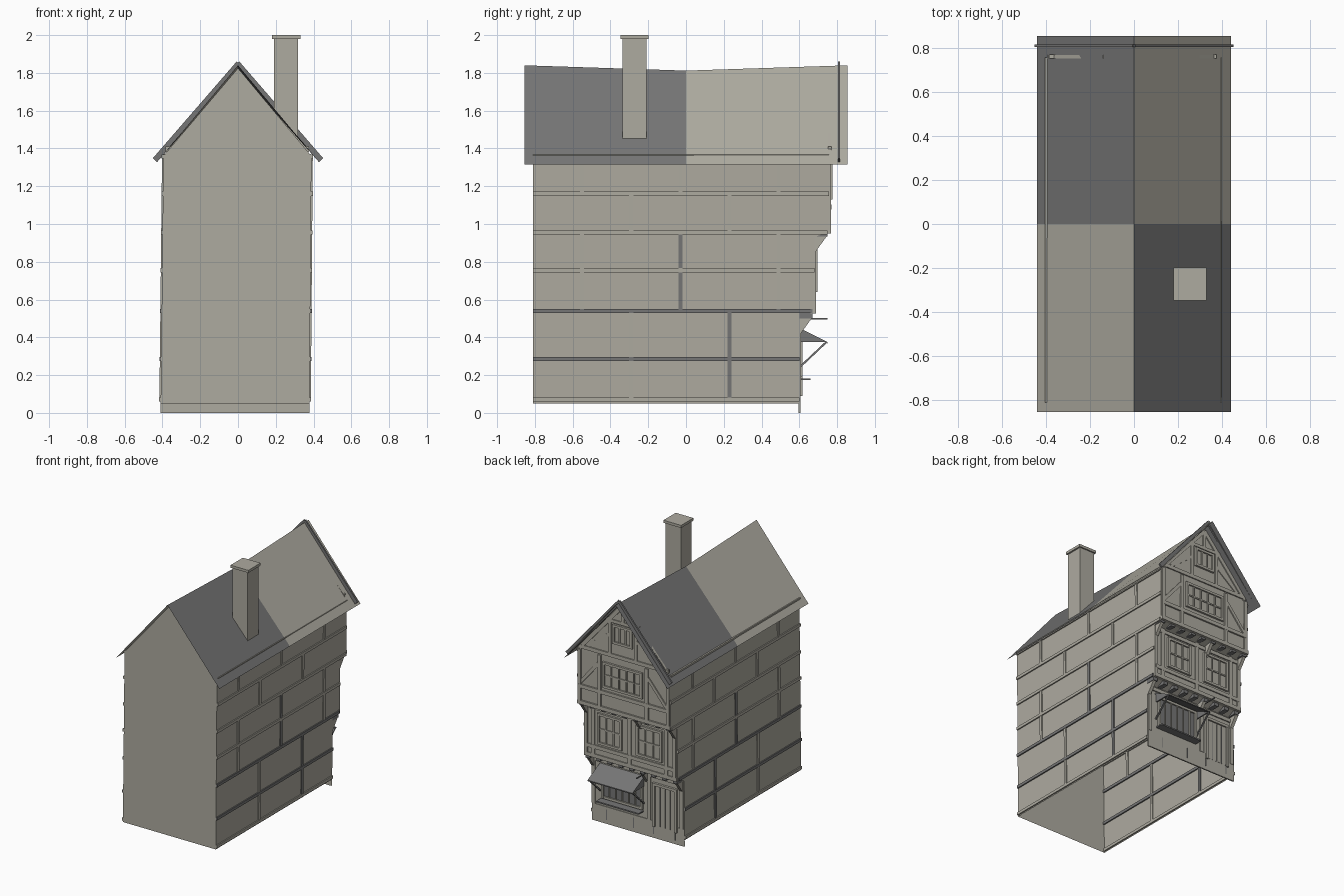
import bpy, bmesh
from mathutils import Vector as V

if "Cube" in bpy.data.objects:
    bpy.data.objects.remove(bpy.data.objects["Cube"])


def material(name, rgb):
    m = bpy.data.materials.new(name)
    m.diffuse_color = (*rgb, 1)
    m.use_nodes = True
    m.node_tree.nodes["Principled BSDF"].inputs["Base Color"].default_value = m.diffuse_color
    return m


MATS = [material("weathered beige", (0.42, 0.405, 0.35)),
        material("slate grey", (0.18, 0.18, 0.18))]
BEIGE, GREY = 0, 1
XN, YN = V((1, 0, 0)), V((0, 1, 0))


def finish(name, bm, recalc=True):
    if recalc:
        bmesh.ops.recalc_face_normals(bm, faces=bm.faces[:])
    me = bpy.data.meshes.new(name)
    bm.to_mesh(me)
    bm.free()
    for m in MATS:
        me.materials.append(m)
    ob = bpy.data.objects.new(name, me)
    bpy.context.collection.objects.link(ob)


def face(bm, pts, mat=BEIGE):
    f = bm.faces.new([bm.verts.new(p) for p in pts])
    f.material_index = mat


def prism(bm, pts, off, mat=BEIGE):
    """Polygon pts swept along the vector off."""
    a = [bm.verts.new(p) for p in pts]
    b = [bm.verts.new(V(p) + V(off)) for p in pts]
    n = len(a)
    for vs in [a, b[::-1]] + [[a[i], a[(i + 1) % n], b[(i + 1) % n], b[i]] for i in range(n)]:
        bm.faces.new(vs).material_index = mat


def box(bm, x0, x1, y0, y1, z0, z1, mat=BEIGE):
    prism(bm, [(x0, y0, z0), (x1, y0, z0), (x1, y1, z0), (x0, y1, z0)], (0, 0, z1 - z0), mat)


def beam(bm, p, q, w, d, n, mat=BEIGE):
    """Plank from p to q, w wide, d deep about the normal n."""
    p, q = V(p), V(q)
    s = (q - p).cross(n).normalized() * w / 2
    o = n * d / 2
    prism(bm, [p - s - o, q - s - o, q + s - o, p + s - o], n * d, mat)


def wall_x(z, s):
    return 0.378 + 0.008 * z if s > 0 else -0.41 + 0.011 * z


# Leaning walls, stepping out over the street side (open underneath)
EAVE, RIDGE = 1.36, 1.825
step = [(0.6, 0.0), (0.6, 0.5), (0.675, 0.54), (0.68, 0.54), (0.68, 0.93), (0.755, 0.96), (0.76, EAVE)]
bm = bmesh.new()
for s in (-1, 1):
    side = [(-0.81, 0.05), (0.6, 0.05)] + step[1:] + [(-0.81, EAVE)]
    pts = [(wall_x(z, s), y, z) for y, z in side]
    face(bm, pts if s > 0 else pts[::-1])
face(bm, [(wall_x(0.05, -1), -0.81, 0.05), (wall_x(0.05, 1), -0.81, 0.05),
          (wall_x(EAVE, 1), -0.81, EAVE), (0, -0.81, RIDGE), (wall_x(EAVE, -1), -0.81, EAVE)])
for (y0, z0), (y1, z1) in zip(step, step[1:]):
    face(bm, [(wall_x(z0, 1), y0, z0), (wall_x(z0, -1), y0, z0),
              (wall_x(z1, -1), y1, z1), (wall_x(z1, 1), y1, z1)])
face(bm, [(wall_x(EAVE, 1), 0.76, EAVE), (wall_x(EAVE, -1), 0.76, EAVE), (0, 0.76, RIDGE)])
finish("house_walls", bm, False)

# Sagging roof, four panels in alternating colours
bm = bmesh.new()
ridge_z = {-0.855: 1.84, 0: 1.812, 0.855: 1.84}
for s in (-1, 1):
    for y0, y1 in ((-0.855, 0), (0, 0.855)):
        pts = [(s * 0.44, y0, 1.315), (s * 0.44, y1, 1.315), (0, y1, ridge_z[y1]), (0, y0, ridge_z[y0])]
        face(bm, pts if s > 0 else pts[::-1], GREY if s * y0 + s * y1 < 0 else BEIGE)
finish("roof", bm, False)

# Barge boards on the street gable
bm = bmesh.new()
for s in (-1, 1):
    beam(bm, (s * 0.44, 0.81, 1.338), (-s * 0.004, 0.81, 1.85), 0.03, 0.012, YN, GREY)
finish("barge_boards", bm)

# Chimney with cap
bm = bmesh.new()
box(bm, 0.19, 0.318, -0.337, -0.208, 1.4, 1.982)
box(bm, 0.18, 0.33, -0.347, -0.198, 1.98, 2.0)
finish("chimney", bm)

# Timber grid on both long walls: rails and staggered posts
rails = [(0.07, 0.6, 0), (0.285, 0.6, 1), (0.54, 0.67, 1), (0.755, 0.68, 0),
         (0.955, 0.75, 0), (1.16, 0.757, 0), (1.358, 0.757, 0)]
bm = bmesh.new()
for s in (-1, 1):
    for z, y1, m in rails:
        w = 0.022
        beam(bm, (wall_x(z, s), -0.81, z), (wall_x(z, s), y1, z), w, 0.018, XN, m)
    for i, ((z0, y1, _), (z1, _, _)) in enumerate(zip(rails, rails[1:])):
        ys = (-0.29, 0.23) if i in (0, 1, 4) else (-0.55, -0.03, 0.49)
        for y in ys:
            dark = (y == 0.23 and i < 2) or (y == -0.03 and i in (2, 3))
            beam(bm, (wall_x(z0, s), y, z0 + 0.011), (wall_x(z1, s), y, z1 - 0.011), 0.022, 0.014, XN, int(dark))
finish("side_timbers", bm)

# Joist ends, sill beams and corner brackets under each overhang
bm = bmesh.new()
for y0, y1, z0, z1 in ((0.6, 0.67, 0.5, 0.53), (0.68, 0.75, 0.935, 0.955)):
    for i in range(9):
        x = -0.375 + i * 0.0925
        box(bm, x - 0.018, x + 0.018, y0, y1, z0, z1, GREY)
    box(bm, -0.4, 0.385, y1 - 0.01, y1 + 0.018, z1 - 0.004, z1 + 0.025)
    for x in (-0.395, -0.1, 0.355):
        prism(bm, [(x, y0, z0 - 0.09), (x, y0, z0), (x, y1 - 0.005, z0)], (0.025, 0, 0))
finish("jetty_joists", bm)

# Timber frame of the street front
bm = bmesh.new()
D = 0.016
for y, z0, z1, xs in ((0.6, 0.13, 0.5, (-0.385, -0.11, 0.36)),
                      (0.68, 0.55, 0.935, (-0.38, -0.31, 0.0, 0.31, 0.37)),
                      (0.76, 0.97, 1.37, (-0.38, -0.2, 0.2, 0.37))):
    for x in xs:
        beam(bm, (x, y, z0), (x, y, z1), 0.028, D, YN)
for y, z in ((0.6, 0.475), (0.68, 0.61), (0.68, 0.91), (0.76, 1.09), (0.76, 1.395)):
    beam(bm, (-0.385, y, z), (0.375, y, z), 0.028, D + 0.002, YN)
for s in (-1, 1):
    beam(bm, (s * 0.37, 0.76, 1.11), (s * 0.21, 0.76, 1.3), 0.024, D - 0.003, YN)
    beam(bm, (s * 0.37, 0.76, 1.38), (0, 0.76, 1.8), 0.03, D, YN)
    beam(bm, (s * 0.11, 0.76, 1.4), (s * 0.11, 0.76, 1.68), 0.024, D, YN)
    beam(bm, (s * 0.3, 0.76, 1.41), (s * 0.12, 0.76, 1.55), 0.022, D - 0.003, YN)
beam(bm, (-0.14, 0.76, 1.66), (0.14, 0.76, 1.66), 0.024, D, YN)
beam(bm, (0, 0.76, 1.67), (0, 0.76, 1.79), 0.024, D, YN)
finish("front_timbers", bm)

# Plinth with small joints
bm = bmesh.new()
box(bm, -0.405, 0.375, 0.595, 0.605, 0, 0.13)
for x in (-0.33, -0.15, 0.02, 0.25):
    box(bm, x - 0.003, x + 0.003, 0.6, 0.607, 0.03, 0.11, GREY)
finish("plinth", bm)


def window(name, x0, x1, z0, z1, y, nx, nz, glass=BEIGE):
    bm = bmesh.new()
    f = 0.018
    box(bm, x0, x1, y, y + 0.004, z0, z1, glass)
    for x in (x0, x1):
        box(bm, x - f / 2, x + f / 2, y, y + 0.016, z0 - f / 2, z1 + f / 2)
    for z in (z0, z1):
        box(bm, x0, x1, y, y + 0.015, z - f / 2, z + f / 2)
    for i in range(1, nx):
        x = x0 + (x1 - x0) * i / nx
        box(bm, x - 0.005, x + 0.005, y, y + 0.012, z0, z1)
    for i in range(1, nz):
        z = z0 + (z1 - z0) * i / nz
        box(bm, x0, x1, y, y + 0.011, z - 0.005, z + 0.005)
    finish(name, bm)


window("shop_window", -0.05, 0.28, 0.2, 0.42, 0.6, 6, 1, GREY)
window("first_floor_window_a", 0.07, 0.26, 0.65, 0.87, 0.68, 3, 2)
window("first_floor_window_b", -0.27, -0.07, 0.65, 0.87, 0.68, 3, 2)
window("second_floor_window", -0.16, 0.16, 1.14, 1.32, 0.76, 5, 2)
window("attic_window", -0.075, 0.075, 1.5, 1.63, 0.76, 3, 1)

# Door with frame and planks
bm = bmesh.new()
box(bm, -0.33, -0.16, 0.6, 0.606, 0.1, 0.41)
for x in (-0.34, -0.155):
    box(bm, x - 0.01, x + 0.01, 0.6, 0.616, 0.09, 0.42)
box(bm, -0.35, -0.145, 0.6, 0.617, 0.405, 0.425)
for x in (-0.29, -0.2475, -0.205):
    box(bm, x - 0.002, x + 0.002, 0.6, 0.608, 0.1, 0.4, GREY)
finish("door", bm)

# Awning with cheeks and struts, counter shelf, iron rod
bm = bmesh.new()
prism(bm, [(-0.07, 0.6, 0.45), (-0.07, 0.75, 0.375), (-0.07, 0.75, 0.367), (-0.07, 0.6, 0.44)], (0.38, 0, 0), GREY)
for x in (-0.07, 0.3):
    prism(bm, [(x, 0.61, 0.44), (x, 0.735, 0.374), (x, 0.61, 0.374)], (0.01, 0, 0), GREY)
    beam(bm, (x + 0.005, 0.6, 0.24), (x + 0.005, 0.74, 0.372), 0.01, 0.01, XN, GREY)
finish("awning", bm)
bm = bmesh.new()
box(bm, -0.06, 0.3, 0.6, 0.66, 0.173, 0.183, GREY)
finish("counter_shelf", bm)
bm = bmesh.new()
box(bm, -0.11, -0.102, 0.6, 0.75, 0.495, 0.503, GREY)
finish("iron_rod", bm)
